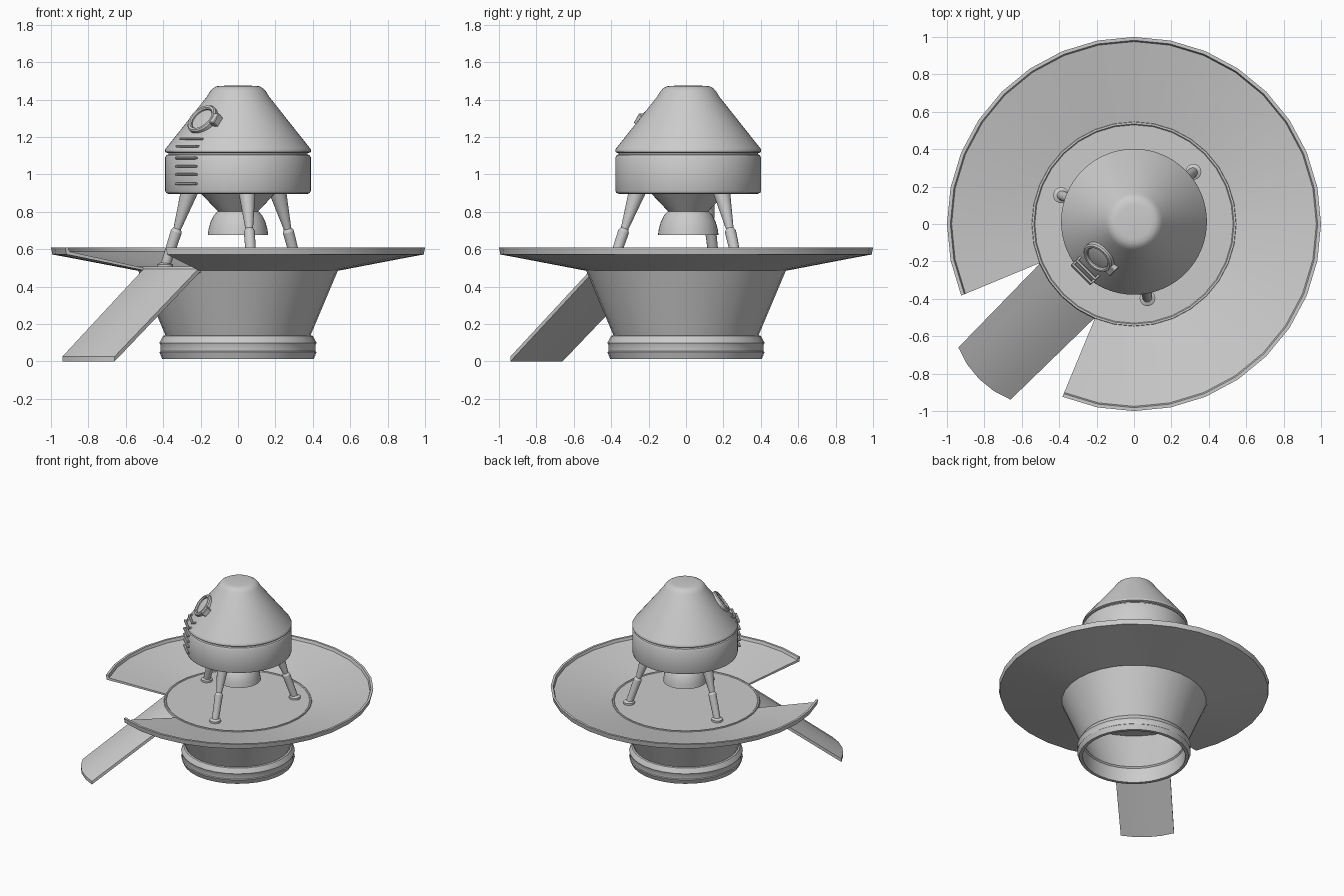
import bpy, bmesh, math
from mathutils import Vector, Matrix

if "Cube" in bpy.data.objects:
    bpy.data.objects.remove(bpy.data.objects["Cube"])

CY = 0.012                      # capsule sits a hair behind centre
AXIS = Vector((0, CY, 0))


def finish(name, bm, sharp=30):
    bmesh.ops.remove_doubles(bm, verts=bm.verts, dist=1e-5)
    bmesh.ops.recalc_face_normals(bm, faces=bm.faces)
    me = bpy.data.meshes.new(name)
    bm.to_mesh(me)
    bm.free()
    ob = bpy.data.objects.new(name, me)
    bpy.context.collection.objects.link(ob)
    bpy.ops.object.select_all(action='DESELECT')
    ob.select_set(True)
    bpy.context.view_layer.objects.active = ob
    bpy.ops.object.shade_smooth_by_angle(angle=math.radians(sharp))
    return ob


def lathe(name, profile, segs=64, start=0, sweep=360, closed=False, matrix=None):
    """Revolve an (r, z) profile round z; a partial closed sweep gets end caps."""
    bm = bmesh.new()
    full = sweep == 360
    rings = []
    for i in range(segs if full else segs + 1):
        a = math.radians(start + sweep * i / segs)
        rings.append([bm.verts.new((r * math.cos(a), r * math.sin(a), z)) for r, z in profile])
    n = len(profile)
    for i in range(segs):
        A, B = rings[i], rings[(i + 1) % len(rings)]
        for j in range(n if closed else n - 1):
            k = (j + 1) % n
            bm.faces.new((A[j], B[j], B[k], A[k]))
    if not full:
        bm.faces.new(rings[0])
        bm.faces.new(rings[-1])
    bmesh.ops.dissolve_degenerate(bm, dist=1e-6, edges=bm.edges)
    if matrix:
        bm.transform(matrix)
    return finish(name, bm)


def box(name, size, matrix, bevel=0.004):
    bm = bmesh.new()
    bmesh.ops.create_cube(bm, size=1, matrix=Matrix.Diagonal((*size, 1)))
    bmesh.ops.bevel(bm, geom=bm.edges[:], offset=bevel, segments=1, affect='EDGES')
    bm.transform(matrix)
    return finish(name, bm)


def rod(name, p0, p1, r0, r1):
    d = p1 - p0
    m = Matrix.Translation(p0) @ d.to_track_quat('Z', 'Y').to_matrix().to_4x4()
    return lathe(name, [(0, 0), (r0, 0), (r1, d.length), (0, d.length)], 20, matrix=m)


# Hollow pedestal with a foot ring
lathe("pedestal", [(.535, .488), (.388, .14), (.40, .137), (.42, .10), (.415, .09), (.415, .055),
                   (.42, .05), (.405, .012), (.38, .012), (.38, .13), (.37, .14), (.51, .485)],
      32, closed=True)

# Round landing platform with a chamfered rim
lathe("platform", [(0, .503), (.53, .503), (.535, .508), (.545, .508), (.55, .488), (.50, .48), (0, .48)], 32)

# Dish with a 45 degree gap for the ramp
lathe("dish", [(.545, .50), (.975, .588), (.982, .61), (1.0, .61), (.993, .572), (.90, .555), (.545, .487)],
      28, start=247.5, sweep=315, closed=True)

# Ramp: arc edge swept outwards and down to the ground
bm = bmesh.new()
rows = []
for shift, z, squeeze in ((-.02, .475, 1), (0, .475, 1), (.632, 0, .955)):
    for dz in (0, .026):
        row = []
        for i in range(5):
            a = math.radians(-22.5 + 11.25 * i)
            along, across = .54 * math.cos(a) + shift, .54 * math.sin(a) * squeeze
            row.append(bm.verts.new((along, across, z + dz)))
        rows.append(row)
for s in (0, 2):
    lo0, up0, lo1, up1 = rows[s:s + 4]
    for i in range(4):
        bm.faces.new((up0[i], up0[i + 1], up1[i + 1], up1[i]))
        bm.faces.new((lo0[i], lo1[i], lo1[i + 1], lo0[i + 1]))
    for i in (0, 4):
        bm.faces.new((lo0[i], up0[i], up1[i], lo1[i]))
for lo, up in ((rows[0], rows[1]), (rows[4], rows[5])):
    for i in range(4):
        bm.faces.new((lo[i], up[i], up[i + 1], lo[i + 1]))
bm.transform(Matrix.Rotation(math.radians(225), 4, 'Z'))
finish("ramp", bm)

# Capsule: conical cabin over a drum body
up = Matrix.Translation(AXIS)
lathe("capsule_cabin", [(0, 1.475), (.09, 1.474), (.115, 1.471), (.135, 1.46), (.15, 1.443), (.167, 1.415),
                        (.385, 1.14), (.39, 1.13), (.39, 1.12), (.375, 1.114), (0, 1.114)], matrix=up)
lathe("capsule_seam", [(0, 1.118), (.372, 1.118), (.372, 1.10), (0, 1.10)], matrix=up)
lathe("capsule_body", [(0, 1.108), (.37, 1.108), (.383, 1.103), (.39, 1.09), (.39, .915), (.385, .902),
                       (.37, .895), (0, .895)], matrix=up)

# Engine housing and open nozzle bell
lathe("engine_housing", [(0, .90), (.20, .90), (.105, .80), (0, .80)], 40, matrix=up)
lathe("engine_nozzle", [(.11, .803), (.13, .78), (.147, .745), (.157, .71), (.162, .675), (.152, .675),
                        (.145, .71), (.12, .77), (.0, .79), (0, .803)], 40, closed=True, matrix=up)

# Three splayed legs with sleeves and foot pads
for n, deg in enumerate((40, 160, 280), 1):
    a = math.radians(deg)
    out = Vector((math.cos(a), math.sin(a), 0))

    def at(z):
        return AXIS + out * (.28 + (.90 - z) * .345) + Vector((0, 0, z))

    rod(f"leg_{n}_strut", at(.91), at(.69), .046, .018)
    rod(f"leg_{n}_collar", at(.715), at(.695), .018, .03)
    rod(f"leg_{n}_sleeve", at(.695), at(.515), .03, .026)
    foot = Matrix.Translation(AXIS + out * .415)
    lathe(f"leg_{n}_foot", [(0, .53), (.025, .528), (.042, .518), (.042, .502), (0, .502)], 20, matrix=foot)

# Round hatch window on the cabin slope, facing the ramp
b = math.radians(225)
rad = Vector((math.cos(b), math.sin(b), 0))
tan = Vector((-math.sin(b), math.cos(b), 0))
nor = (rad * .78 + Vector((0, 0, .62))).normalized()
upv = nor.cross(tan)


def frame(x, y, z, p):
    m = Matrix((x, y, z)).transposed().to_4x4()
    return Matrix.Translation(p) @ m


hatch = frame(tan, upv, nor, AXIS + rad * .264 + Vector((0, 0, 1.29)))
lathe("hatch_frame", [(.09, -.04), (.09, .014), (.083, .022), (.071, .022), (.065, .014), (.065, -.04)],
      40, closed=True, matrix=hatch)
lathe("hatch_glass", [(0, .012), (.045, .01), (.067, .006), (.067, -.03), (0, -.03)], 40, matrix=hatch)
box("hatch_hinge", (.04, .065, .05), hatch @ Matrix.Translation((.095, 0, -.005)))

# Ladder rungs below the hatch
for n, (z, r) in enumerate(((1.19, .362), (1.15, .392), (1.088, .397), (1.043, .397), (1.0, .397), (.95, .397)), 1):
    m = frame(tan, rad, Vector((0, 0, -1)), AXIS + rad * r + Vector((0, 0, z)))
    box(f"ladder_rung_{n}", (.15, .018, .014), m)
    for s in (-1, 1):
        box(f"ladder_rung_{n}_post_{s + 2}", (.012, .04, .012), m @ Matrix.Translation((s * .069, -.018, 0)), .002)
